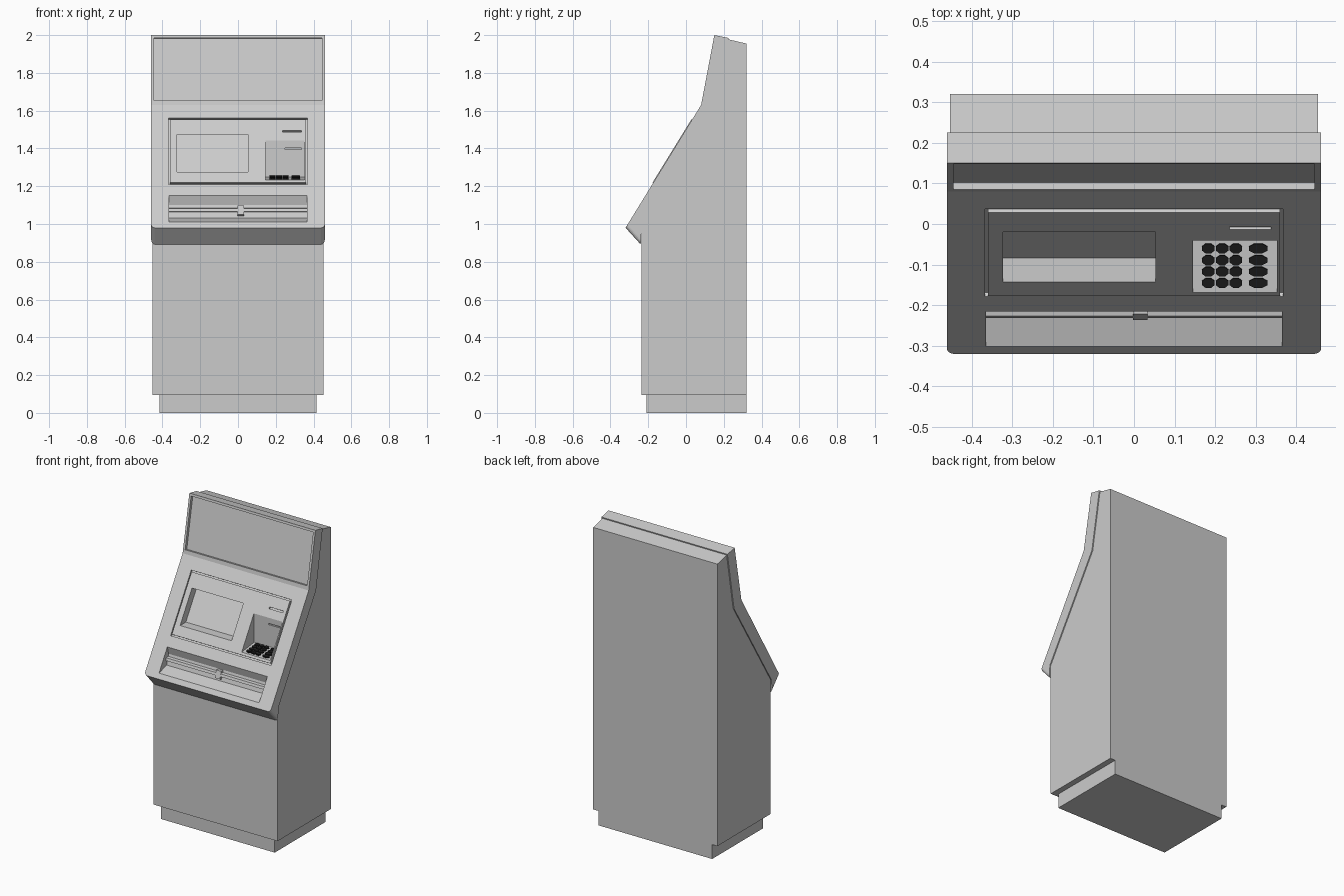
import bpy, bmesh, math
from mathutils import Matrix

if "Cube" in bpy.data.objects:
    bpy.data.objects.remove(bpy.data.objects["Cube"])


def finish(name, bm, mat=None):
    bmesh.ops.recalc_face_normals(bm, faces=bm.faces)
    me = bpy.data.meshes.new(name)
    bm.to_mesh(me)
    bm.free()
    ob = bpy.data.objects.new(name, me)
    bpy.context.collection.objects.link(ob)
    if mat:
        me.materials.append(mat)
    return ob


def prism(name, pts, x0, x1, mat=None, round_edge=None):
    """Extrude a (y, z) profile from x0 to x1; optionally round side edges of one profile segment."""
    bm = bmesh.new()
    f = bm.faces.new([bm.verts.new((x0, y, z)) for y, z in pts])
    ext = bmesh.ops.extrude_face_region(bm, geom=[f])
    bmesh.ops.translate(bm, vec=(x1 - x0, 0, 0),
                        verts=[v for v in ext["geom"] if isinstance(v, bmesh.types.BMVert)])
    if round_edge:
        def on(v):
            return any(abs(v.co.y - y) + abs(v.co.z - z) < 1e-4 for y, z in round_edge)
        edges = [e for e in bm.edges if on(e.verts[0]) and on(e.verts[1])
                 and abs(e.verts[0].co.x - e.verts[1].co.x) < 1e-4]
        bmesh.ops.bevel(bm, geom=edges, offset=0.02, segments=4, profile=0.5, affect='EDGES')
    return finish(name, bm, mat)


def slope(z, out=0.0):
    """Point on the slanted control face, pushed out along its normal."""
    return (-0.32 + (z - 0.98) * 0.6154 - 0.852 * out, z + 0.524 * out)


def header(z, out=0.0):
    """Point on the upper sign face."""
    return (0.08 + (z - 1.63) * 0.189 - 0.983 * out, z + 0.186 * out)


def pocket(z0, z1, depth, face=slope, out=0.03):
    return [face(z0, out), face(z0, -depth), face(z1, -depth), face(z1, out)]


def cut(targets, cutter):
    for ob in targets:
        m = ob.modifiers.new("cut", 'BOOLEAN')
        m.operation, m.solver, m.object = 'DIFFERENCE', 'EXACT', cutter
        bpy.context.view_layer.objects.active = ob
        bpy.ops.object.modifier_apply(modifier=m.name)
    bpy.data.objects.remove(cutter)


black = bpy.data.materials.new("key_black")
black.diffuse_color = (0.01, 0.01, 0.01, 1)
black.use_nodes = True
black.node_tree.nodes["Principled BSDF"].inputs["Base Color"].default_value = black.diffuse_color

# Plinth and cabinet
prism("plinth", [(-0.21, 0), (0.32, 0), (0.32, 0.1), (-0.21, 0.1)], -0.415, 0.415)
cabinet = prism("cabinet", [(-0.235, 0.095), (0.32, 0.095), (0.32, 1.955), (0.222, 1.978),
                            (0.155, 1.6), (-0.235, 0.98)], -0.453, 0.453)

# Front fascia shell with rounded lower lip
lip = [(-0.24, 0.892), (-0.32, 0.98)]
fascia = prism("fascia", lip + [(0.08, 1.63), (0.15, 2.0), (0.225, 1.985),
                                (0.156, 1.6), (-0.235, 0.98)], -0.46, 0.46, round_edge=lip)

# Recessed sign area
cut([fascia], prism("sign_cutter", pocket(1.655, 1.985, 0.018, header), -0.445, 0.445))

# Control panel set in a shadow gap
cut([fascia], prism("panel_cutter", pocket(1.21, 1.56, 0.012), -0.367, 0.367))
panel = prism("control_panel", [slope(1.218, -0.013), slope(1.218, 0.004),
                                slope(1.552, 0.004), slope(1.552, -0.013)], -0.359, 0.359)

# Screen recess, sunk straight back
ya, yb = slope(1.275)[0], slope(1.475)[0]
cut([fascia, panel], prism("screen_cutter", [(ya - 0.05, 1.275), (ya + 0.055, 1.275),
                                             (yb + 0.055, 1.475), (yb - 0.05, 1.475)], -0.322, 0.053))

# Keypad niche with upright back wall
cut([fascia, panel, cabinet], prism("niche_cutter", [(-0.21, 1.229), (-0.038, 1.25), (-0.038, 1.441),
                                                     (-0.06, 1.441)], 0.145, 0.352))

# Card and receipt slots
cut([panel], prism("card_cutter", pocket(1.484, 1.493, 0.008), 0.235, 0.337))
cut([fascia], prism("receipt_cutter", [(-0.05, 1.394), (-0.026, 1.394), (-0.026, 1.402),
                                       (-0.05, 1.402)], 0.25, 0.335))

# Cash tray recess
cut([fascia], prism("tray_cutter", [slope(1.01, 0.03), slope(1.01), (-0.222, 1.033), (-0.202, 1.10),
                                    slope(1.15), slope(1.15, 0.03)], -0.365, 0.365))

# Shutters with a central divider
for side, x0, x1 in (("left", -0.365, -0.003), ("right", 0.033, 0.365)):
    prism("shutter_" + side, [(-0.205, 1.062), (-0.232, 1.066), (-0.226, 1.082), (-0.2, 1.086)], x0, x1)
prism("shutter_divider", [(-0.215, 1.04), (-0.236, 1.05), (-0.222, 1.098), (-0.195, 1.098)], -0.003, 0.033)

# Keys: four rows, three narrow columns and one wide
tilt = math.atan2(0.021, 0.172)
for r, y in enumerate((-0.06, -0.089, -0.117, -0.145)):
    for c, (x, w) in enumerate(((0.183, 0.031), (0.217, 0.031), (0.251, 0.031), (0.306, 0.046))):
        bm = bmesh.new()
        bmesh.ops.create_cone(bm, cap_ends=True, segments=8, radius1=0.541, radius2=0.541, depth=1,
                              matrix=Matrix.Rotation(math.pi / 8, 4, 'Z'))
        z = 1.25 + (y + 0.038) * math.tan(tilt) + 0.003
        bm.transform(Matrix.Translation((x, y, z)) @ Matrix.Rotation(tilt, 4, 'X')
                     @ Matrix.Diagonal((w, 0.024, 0.012, 1)))
        finish(f"key_{r}_{c}", bm, black)
